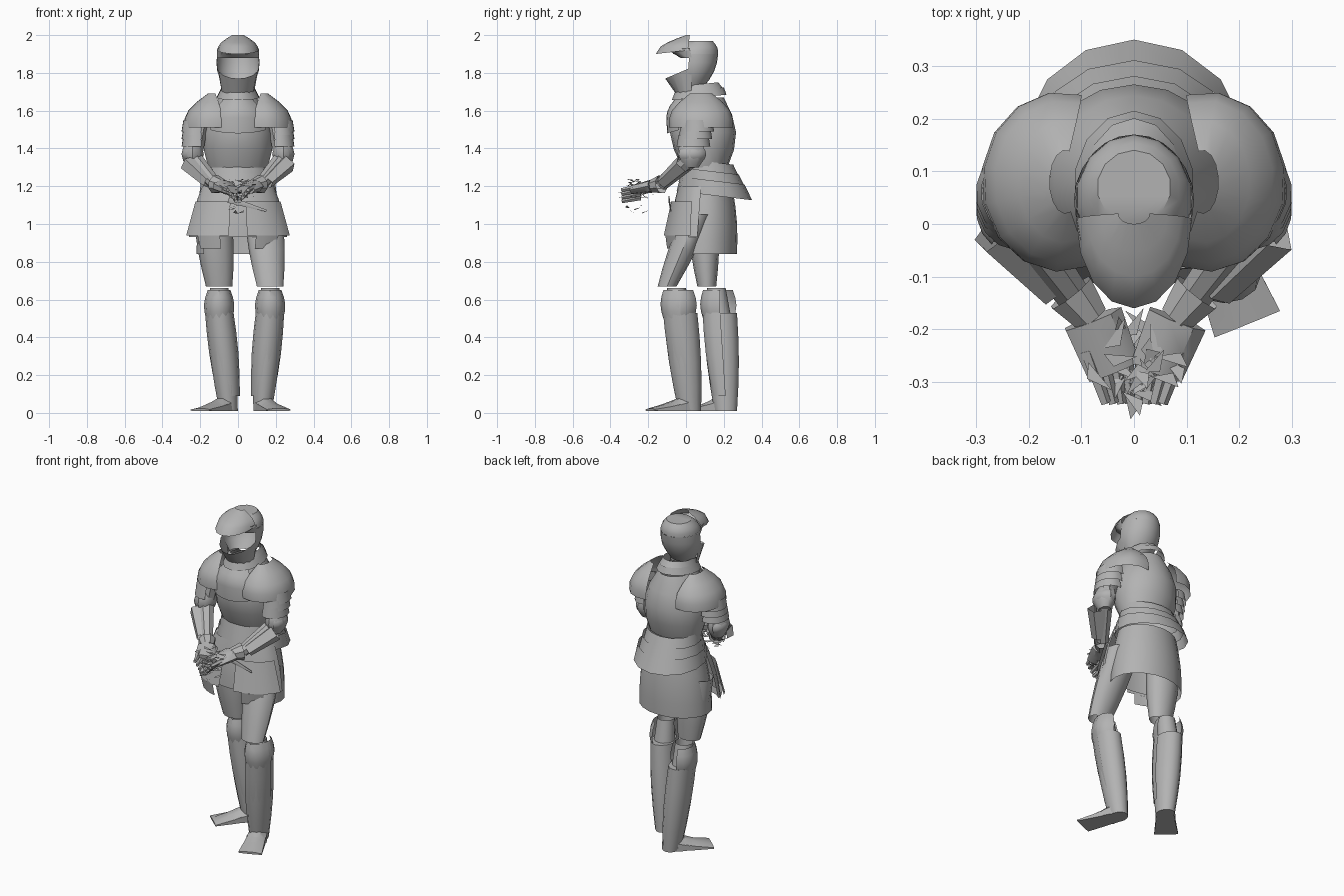
import bpy, bmesh, math, random
from mathutils import Vector

cube = bpy.data.objects.get("Cube")
if cube:
    bpy.data.objects.remove(cube, do_unlink=True)

random.seed(4)
grey = Vector((.45, .45, .45, 1))
steel = bpy.data.materials.new("grey_steel")
steel.use_nodes = True
steel.diffuse_color = grey
steel.node_tree.nodes["Principled BSDF"].inputs["Base Color"].default_value = grey

# Arcs in degrees: zero faces the front, positive turns to the model's left
FULL, FRONT, CHEST = (0, 360), (-90, 90), (-50, 50)
BACK, REAR_SKIRT = (75, 285), (55, 305)
SHOULDER, HIP, HIP_TIP, OUTER = (-20, 195), (10, 78), (20, 50), (30, 165)


def finish(name, bm):
    """Turn a bmesh into a smooth steel object with sharp creases."""
    bmesh.ops.recalc_face_normals(bm, faces=bm.faces)
    mesh = bpy.data.meshes.new(name)
    bm.to_mesh(mesh)
    bm.free()
    mesh.materials.append(steel)
    part = bpy.data.objects.new(name, mesh)
    bpy.context.collection.objects.link(part)
    bpy.ops.object.select_all(action='DESELECT')
    part.select_set(True)
    bpy.context.view_layer.objects.active = part
    bpy.ops.object.shade_smooth_by_angle(angle=math.radians(40))


def skin(name, rows, closed, capped):
    """Join rows of points into a surface."""
    bm = bmesh.new()
    rows = [[bm.verts.new(point) for point in row] for row in rows]
    count = len(rows[0])
    for upper, lower in zip(rows, rows[1:]):
        for i in range(count if closed else count - 1):
            j = (i + 1) % count
            bm.faces.new((upper[i], upper[j], lower[j], lower[i]))
    if capped:
        bm.faces.new(rows[0])
        bm.faces.new(rows[-1])
    finish(name, bm)


def shell(name, start, end, arc=FULL, swell=0, side=1, sides=14,
          dip=0, tilt=0, capped=False):
    """Plate between two level ellipses (x, y, z, half width, half depth).
    swell rounds it, dip lowers the end's front, tilt lowers the back."""
    closed = arc == FULL
    steps = 4 if swell else 1
    rows = []
    for k in range(steps + 1):
        t = k / steps
        x, y, z, wide, deep = [a + (b - a) * t for a, b in zip(start, end)]
        bulge = swell * math.sin(math.pi * t)
        wide, deep = wide + bulge, deep + bulge
        row = []
        for i in range(sides if closed else sides + 1):
            angle = math.radians(arc[0] + (arc[1] - arc[0]) * i / sides)
            front = math.cos(angle)
            drop = dip * max(0, front) if k == steps else 0
            row.append((side * (x + wide * math.sin(angle)), y - deep * front,
                        z - drop + tilt * deep * front))
        rows.append(row)
    skin(name, rows, closed, capped)


def tube(name, start, end, wide, tall, taper=.7, thin=.7, side=1, sides=8,
         capped=True, floor=0):
    """Tube between two points; taper scales the end's width, thin its height."""
    a, b = [Vector((side * x, y, z)) for x, y, z in (start, end)]
    along = (b - a).normalized()
    across = along.cross(Vector((0, 0, 1))).normalized()
    up = across.cross(along)
    rows = []
    for t in (0, .5, 1):
        half_wide = wide * (1 + (taper - 1) * t)
        half_tall = tall * (1 + (thin - 1) * t)
        row = []
        for i in range(sides):
            angle = math.tau * (i + .5) / sides
            point = (a.lerp(b, t) + across * half_wide * math.cos(angle)
                     + up * half_tall * math.sin(angle))
            point.z = max(point.z, floor)
            row.append(point)
        rows.append(row)
    skin(name, rows, True, capped)


# Helmet: open-faced skull, chin guard and raised visor
shell("helmet_skull", (0, .05, 1.9, .11, .12), (0, .03, 1.72, .07, .06), BACK, swell=.02)
shell("helmet_crown", (0, .07, 1.97, .07, .07), (0, .05, 1.9, .11, .12),
      swell=.01, capped=True)
shell("chin_guard", (0, .03, 1.67, .08, .07), (0, .03, 1.83, .11, .14), FRONT,
      sides=8, dip=.06)
shell("visor", (0, .02, 2, .03, .02), (0, .01, 1.92, .11, .17), FRONT,
      swell=.02, sides=8, dip=.02)
shell("visor_brow", (0, .02, 1.93, .11, .13), (0, .03, 1.88, .11, .06), FRONT, sides=8)

# Neck and torso
for i in range(2):
    low = .03 * i
    shell("gorget_lame", (0, .07, 1.74 - low, .08 + low / 2, .1 + low),
          (0, .07, 1.7 - low, .1 + low / 2, .13 + low / 2), tilt=-.1)
shell("cuirass", (0, .08, 1.67, .1, .12), (0, .1, 1.3, .16, .12), swell=.055, sides=18)
shell("upper_breastplate", (0, .07, 1.66, .1, .13), (0, .08, 1.53, .19, .18), CHEST,
      swell=.02, sides=8, dip=.05)

# Waist lames flaring to the back
for i in range(3):
    grow = .02 * i
    y, z = .12 + grow / 2, 1.33 - .05 * i
    shell("waist_lame", (0, y, z, .16 + grow, .13 + grow),
          (0, y + .01, z - .08, .17 + grow, .16 + grow), tilt=.12)

# Skirt, tassets and a loose belt end
shell("back_skirt", (0, .11, 1.17, .18, .14), (0, .1, .84, .22, .17), REAR_SKIRT, swell=.01)
shell("front_skirt", (0, .08, 1.2, .19, .12), (0, .06, .93, .26, .14), FRONT, swell=.01)
for side in (1, -1):
    hem = (0, .06, .94, .28, .18)
    shell("tasset", (0, .06, 1.12, .23, .14), hem, HIP, side=side, sides=5)
    shell("tasset_tip", hem, (0, .06, .87, .26, .17), HIP_TIP, side=side, sides=3)
tube("belt_end", (-.05, -.09, 1.13), (.15, -.08, 1.07), .004, .02, thin=.3)

# Shoulders, arms and hands
shoulder, elbow, wrist = (.21, .06, 1.56), (.24, .03, 1.35), (.12, -.13, 1.21)
palm, knuckles = (.08, -.18, 1.2), (.04, -.28, 1.18)
for side in (1, -1):
    shell("pauldron", (.13, .08, 1.69, .03, .06), (.14, .08, 1.51, .15, .17), SHOULDER,
          swell=.04, side=side, sides=9)
    for i in range(3):
        y, z = .06 - .01 * i, 1.55 - .04 * i
        shell("arm_lame", (.22, y, z, .07, .08), (.22, y, z - .06, .08, .09), SHOULDER,
              side=side, sides=9)
    shell("upper_arm", (*shoulder, .06, .06), (*elbow, .05, .05), side=side, sides=9)
    shell("elbow_cop", (.24, .03, 1.44, .03, .05), (.24, .03, 1.3, .03, .04),
          swell=.03, side=side, sides=9, capped=True)
    shell("elbow_wing", (.24, .03, 1.41, .04, .06), (.24, .03, 1.33, .04, .06), OUTER,
          swell=.02, side=side, sides=6)
    tube("forearm", elbow, wrist, .05, .05, side=side)
    tube("forearm_plate", (.26, -.01, 1.32), (.15, -.12, 1.22), .055, .05,
         taper=.8, side=side, sides=5, capped=False)
    tube("gauntlet_cuff", wrist, palm, .05, .05, side=side, capped=False)
    tube("hand", palm, knuckles, .06, .035, taper=.9, side=side, sides=7)
    for k in range(4):
        x, z = .09 - .025 * k, 1.2 - .02 * k
        tube("finger", (x, -.24, z), (x * .6, -.34, z - .02), .015, .015,
             side=side, sides=5)

# Loose pointed lames on the gauntlets, a few hanging below
bm = bmesh.new()
for i in range(50):
    angle, reach = random.uniform(0, math.tau), random.uniform(.02, .08)
    centre = Vector((reach * math.cos(angle), reach * math.sin(angle) - .26,
                     random.uniform(1.14, 1.24)))
    if i % 6 == 0:
        centre.z -= .08
    tip = Vector([random.uniform(-1, 1) for axis in "xyz"]).normalized() * .035
    tip.z /= 3
    edge = tip.cross(Vector((0, 0, 1))).normalized() * .013
    bm.faces.new([bm.verts.new(centre + v) for v in (tip, edge - tip / 2, -edge - tip)])
finish("gauntlet_lames", bm)

# Legs: the left steps forward, the right stands behind
stance = (("left", 1, .06, (.17, -.03), (.13, .02), (.215, -.19)),
          ("right", -1, .09, (.1, .18), (.05, .21), (.2, .04)))
for label, side, hip_y, knee, ankle, toe in stance:
    x, y = knee
    shell(label + "_thigh", (.135, hip_y, 1.05, .1, .08), (x, y - .07, .67, .07, .05),
          swell=.01, side=side, sides=12)
    shell(label + "_knee_joint", (x, y - .02, .66, .05, .05), (x, y, .5, .06, .06), side=side)
    shell(label + "_knee_cap", (x, y, .65, .06, .09), (x, y, .5, .07, .09), FRONT,
          swell=.015, side=side, sides=6)
    shell(label + "_knee_wing", (x, y, .65, .06, .07), (x, y, .49, .06, .07), OUTER,
          swell=.02, side=side, sides=5)
    shell(label + "_greave", (*knee, .53, .07, .09), (*ankle, .01, .05, .06),
          swell=.01, side=side, capped=True)
    shell(label + "_shin_plate", (*knee, .54, .075, .095), (*ankle, .09, .06, .07), FRONT,
          swell=.01, side=side, sides=7)
    # Foot spreading to a flat wide toe, with overlapping instep lames
    heel, point = Vector((*ankle, .03)), Vector((*toe, .015))
    tube(label + "_foot", heel, point, .05, .06, taper=1.45, thin=.15, side=side, floor=.01)
    for k in range(3):
        t = .1 + k / 6
        tube(label + "_foot_lame", heel.lerp(point, t), heel.lerp(point, t + .2),
             .055, .07 - k / 70, taper=1.1, side=side, capped=False, floor=.01)
